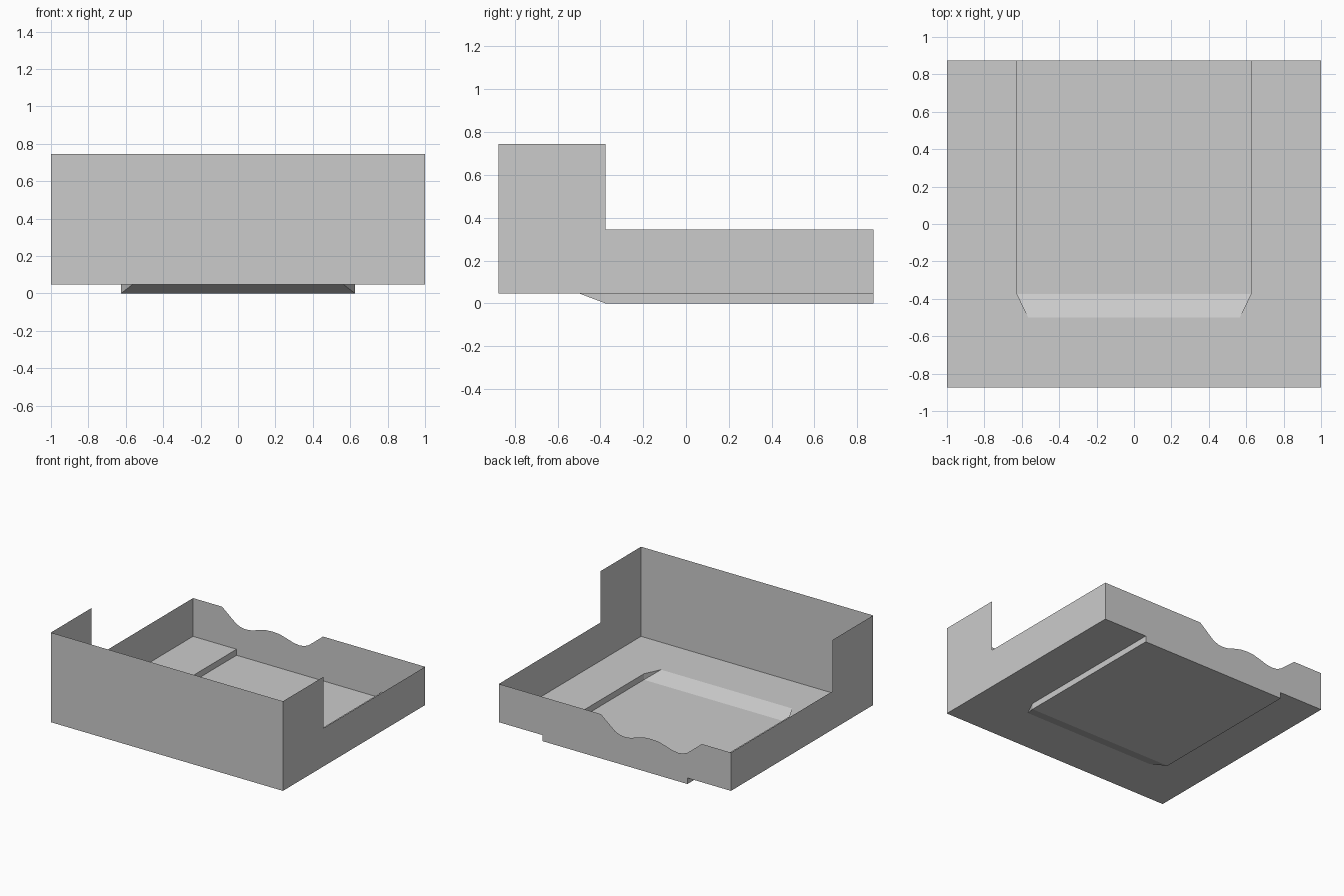
import bpy

cube = bpy.data.objects.get("Cube")
if cube:
    bpy.data.objects.remove(cube, do_unlink=True)

# Main dimensions
W, D = 1.0, 0.875            # half width, half depth
FLOOR, LOW, HIGH = 0.047, 0.345, 0.745
STEP_Y = -0.375              # where tall sides drop, and the ramp meets the pan
RW, RAMP_W, RAMP_Y = 0.625, 0.565, -0.5

grey = bpy.data.materials.new("light_grey")
grey.use_nodes = True
colour = (0.6, 0.6, 0.6, 1)
grey.diffuse_color = colour
grey.node_tree.nodes["Principled BSDF"].inputs["Base Color"].default_value = colour


def sheet(name, outline, flip=False):
    """Make one thin flat panel from an outline of points."""
    pts = outline[::-1] if flip else outline
    mesh = bpy.data.meshes.new(name)
    mesh.from_pydata(pts, [], [range(len(pts))])
    mesh.materials.append(grey)
    obj = bpy.data.objects.new(name, mesh)
    bpy.context.collection.objects.link(obj)
    return obj


# Floor with the recess cut out of its back edge
half = [(RAMP_W, RAMP_Y), (RW, STEP_Y), (RW, D), (W, D), (W, -D)]
ring = half + [(-x, y) for x, y in reversed(half)]
sheet("floor", [(x, y, FLOOR) for x, y in ring], flip=True)

# Sunken pan and the ramp leading down to it
sheet("recess_floor", [(-RW, STEP_Y, 0), (RW, STEP_Y, 0), (RW, D, 0), (-RW, D, 0)])
sheet("recess_ramp", [(-RAMP_W, RAMP_Y, FLOOR), (RAMP_W, RAMP_Y, FLOOR),
                      (RW, STEP_Y, 0), (-RW, STEP_Y, 0)])

# Mirrored parts: recess sides, ramp corners, stepped side walls
for side, s in (("left", 1), ("right", -1)):
    sheet(f"{side}_recess_side", [(s * RW, STEP_Y, 0), (s * RW, D, 0),
                                  (s * RW, D, FLOOR), (s * RW, STEP_Y, FLOOR)], s > 0)
    sheet(f"{side}_ramp_corner", [(s * RAMP_W, RAMP_Y, FLOOR), (s * RW, STEP_Y, 0),
                                  (s * RW, STEP_Y, FLOOR)], s > 0)
    profile = [(-D, FLOOR), (D, FLOOR), (D, LOW), (STEP_Y, LOW),
               (STEP_Y, HIGH), (-D, HIGH)]
    sheet(f"{side}_wall", [(s * W, y, z) for y, z in profile], s < 0)

# Tall front wall
sheet("front_wall", [(-W, -D, FLOOR), (W, -D, FLOOR), (W, -D, HIGH), (-W, -D, HIGH)])

# Back wall: wavy dip in the top edge, bottom edge closing the recess
CENTRE = -0.315
wave = [(0.435, 0), (0.35, 0.07), (0.31, 0.102), (0.27, 0.118), (0.23, 0.123),
        (0.18, 0.117), (0.12, 0.098), (0.06, 0.082)]
dip = [(CENTRE - x, LOW - d) for x, d in wave]
dip += [(CENTRE, LOW - 0.078)]
dip += [(CENTRE + x, LOW - d) for x, d in reversed(wave)]
bottom = [(W, FLOOR), (RW, FLOOR), (RW, 0), (-RW, 0), (-RW, FLOOR), (-W, FLOOR)]
outline = [(-W, LOW)] + dip + [(W, LOW)] + bottom
sheet("back_wall", [(x, D, z) for x, z in outline])
